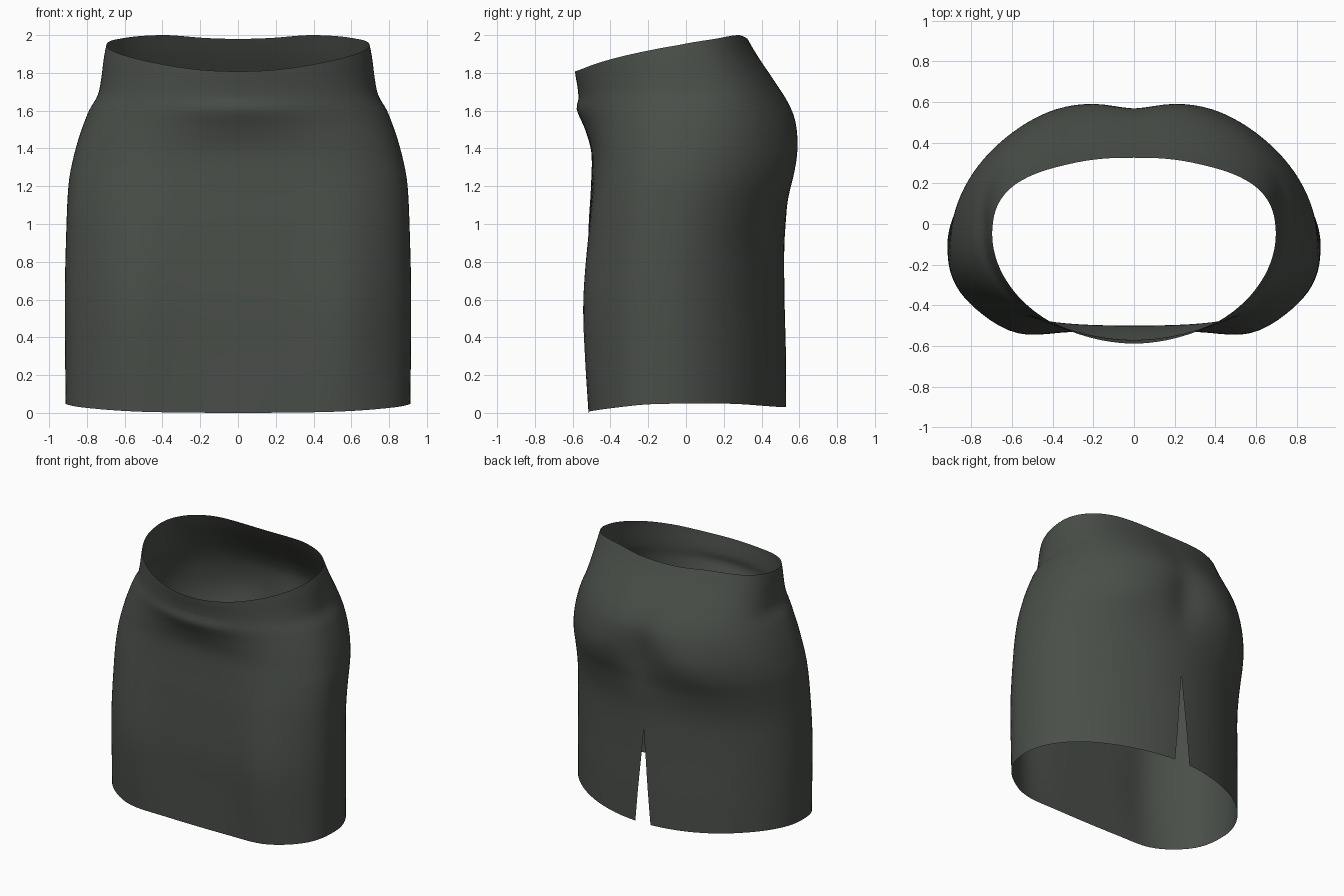
import bpy, bmesh, math

if "Cube" in bpy.data.objects:
    bpy.data.objects.remove(bpy.data.objects["Cube"])

COLS, ROWS = 112, 72


def curve(keys, z):
    """Smooth interpolation through (position, value) keys, clamped at the ends."""
    if z <= keys[0][0]:
        return keys[0][1]
    if z >= keys[-1][0]:
        return keys[-1][1]

    def slope(k):
        lo, hi = keys[max(k - 1, 0)], keys[min(k + 1, len(keys) - 1)]
        return (hi[1] - lo[1]) / (hi[0] - lo[0])

    for k in range(len(keys) - 1):
        (z0, v0), (z1, v1) = keys[k], keys[k + 1]
        if z <= z1:
            h = z1 - z0
            t = (z - z0) / h
            return (v0 * (1 + 2 * t) * (1 - t) ** 2 + v1 * t * t * (3 - 2 * t)
                    + h * (slope(k) * t * (1 - t) ** 2 - slope(k + 1) * t * t * (1 - t)))


def bell(v, centre, width):
    return math.exp(-((v - centre) / width) ** 2)


def mix(a, b, t):
    return a + (b - a) * t


# Height profiles: half width (with and without the waist step), front depth
# (centre fold and plain), back depth, widest line, roundness
STEP_WIDTH = [(0, .912), (.6, .917), (1, .908), (1.2, .898), (1.3, .883), (1.45, .845),
              (1.6, .79), (1.68, .745), (1.76, .727), (1.87, .712), (1.92, .703), (1.98, .69)]
PLAIN_WIDTH = [(0, .912), (.6, .917), (1, .908), (1.2, .9), (1.35, .875), (1.5, .84),
               (1.65, .79), (1.8, .74), (2, .685)]
FOLD_FRONT = [(0, -.518), (.3, -.527), (.6, -.535), (1, -.52), (1.2, -.506), (1.38, -.503),
              (1.5, -.535), (1.61, -.58), (1.66, -.57), (1.72, -.574), (1.8, -.588)]
PLAIN_FRONT = [(0, -.518), (.3, -.527), (.6, -.535), (1, -.52), (1.3, -.512), (1.5, -.53),
               (1.65, -.56), (1.72, -.57), (1.85, -.588)]
BACK = [(0, .532), (.3, .53), (.6, .522), (.9, .522), (1.1, .545), (1.25, .574), (1.4, .588),
        (1.55, .58), (1.65, .541), (1.75, .478), (1.9, .375), (2, .315)]
WIDEST = [(0, -.1), (1, -.09), (1.5, -.05), (2, -.04)]
FRONT_ROUND = [(0, 2.8), (1, 2.6), (1.4, 2.3), (1.65, 2), (2, 1.87)]
BACK_ROUND = [(0, 1.88), (.8, 1.87), (1.1, 2), (1.35, 2.17), (1.6, 2.2), (2, 2.5)]
# Edge heights, keyed by the sine of the angle (-1 front, 1 back)
HEM = [(-1, 0), (-.85, .006), (-.6, .025), (-.3, .042), (0, .048), (.6, .048), (1, .03)]
WAIST = [(-1, 1.808), (-.8, 1.85), (-.5, 1.894), (0, 1.947), (.5, 1.98), (.85, 2), (1, 1.98)]
STEP_FADE = [(-1, .6), (-.6, .8), (-.2, 1), (.1, 1), (.65, 0), (1, 0)]
SLIT_TOP, SLIT_HALF = .75, .068


def cloth_point(u, v):
    """Point on the skirt; u runs round from the back slit, v from hem to waist."""
    base = math.sin(math.pi / 2 + u * math.tau)
    low, high = curve(HEM, base), curve(WAIST, base)
    z = low + (high - low) * v
    a = mix(curve(PLAIN_WIDTH, z), curve(STEP_WIDTH, z), curve(STEP_FADE, base))
    gap = SLIT_HALF * max(0, 1 - z / SLIT_TOP) / a
    ang = math.pi / 2 + gap + u * (math.tau - 2 * gap)
    c, s = math.cos(ang), math.sin(ang)
    mid = curve(WIDEST, z)
    if s > 0:
        b, n = curve(BACK, z) - mid, curve(BACK_ROUND, z)
    else:
        front = mix(curve(PLAIN_FRONT, z), curve(FOLD_FRONT, z), bell(c, 0, .48))
        b, n = mid - front, curve(FRONT_ROUND, z)
    r = (abs(c) ** n + abs(s) ** n) ** (-1 / n)
    x, y = a * c * r, mid + b * s * r
    side = abs(x)
    if s > 0:
        # Centre cleft and rounded seat, its lower edge sloping outward
        y -= .034 * bell(x, 0, .13) * bell(z, 1.33, .22)
        y -= .008 * bell(x, 0, .12) * bell(z, 1.7, .2)
        y += .03 * min(1, 2 * s) * bell(side, .4, .27) * bell(z, 1.37 - .35 * (side - .3), .21)
    else:
        # Fuller thighs either side of a flatter middle
        y += .008 * bell(x, 0, .35) * bell(z, .6, .6)
        y -= .052 * min(1, -2 * s) * bell(side, .58, .2) * bell(z, .5, .7)
    return x, y, z


# Skirt: one open sheet wrapped round, closed above the slit
bm = bmesh.new()
grid = [[bm.verts.new(cloth_point(i / COLS, j / ROWS)) for i in range(COLS + 1)]
        for j in range(ROWS + 1)]
for j in range(ROWS):
    for i in range(COLS):
        f = bm.faces.new((grid[j][i], grid[j][i + 1], grid[j + 1][i + 1], grid[j + 1][i]))
        f.smooth = True
bmesh.ops.remove_doubles(bm, verts=bm.verts, dist=.0005)
mesh = bpy.data.meshes.new("skirt")
bm.to_mesh(mesh)
bm.free()

fabric = bpy.data.materials.new("dark grey green fabric")
fabric.diffuse_color = (.068, .077, .066, 1)
fabric.use_nodes = True
fabric.node_tree.nodes["Principled BSDF"].inputs["Base Color"].default_value = fabric.diffuse_color
mesh.materials.append(fabric)
skirt = bpy.data.objects.new("skirt", mesh)
bpy.context.collection.objects.link(skirt)
